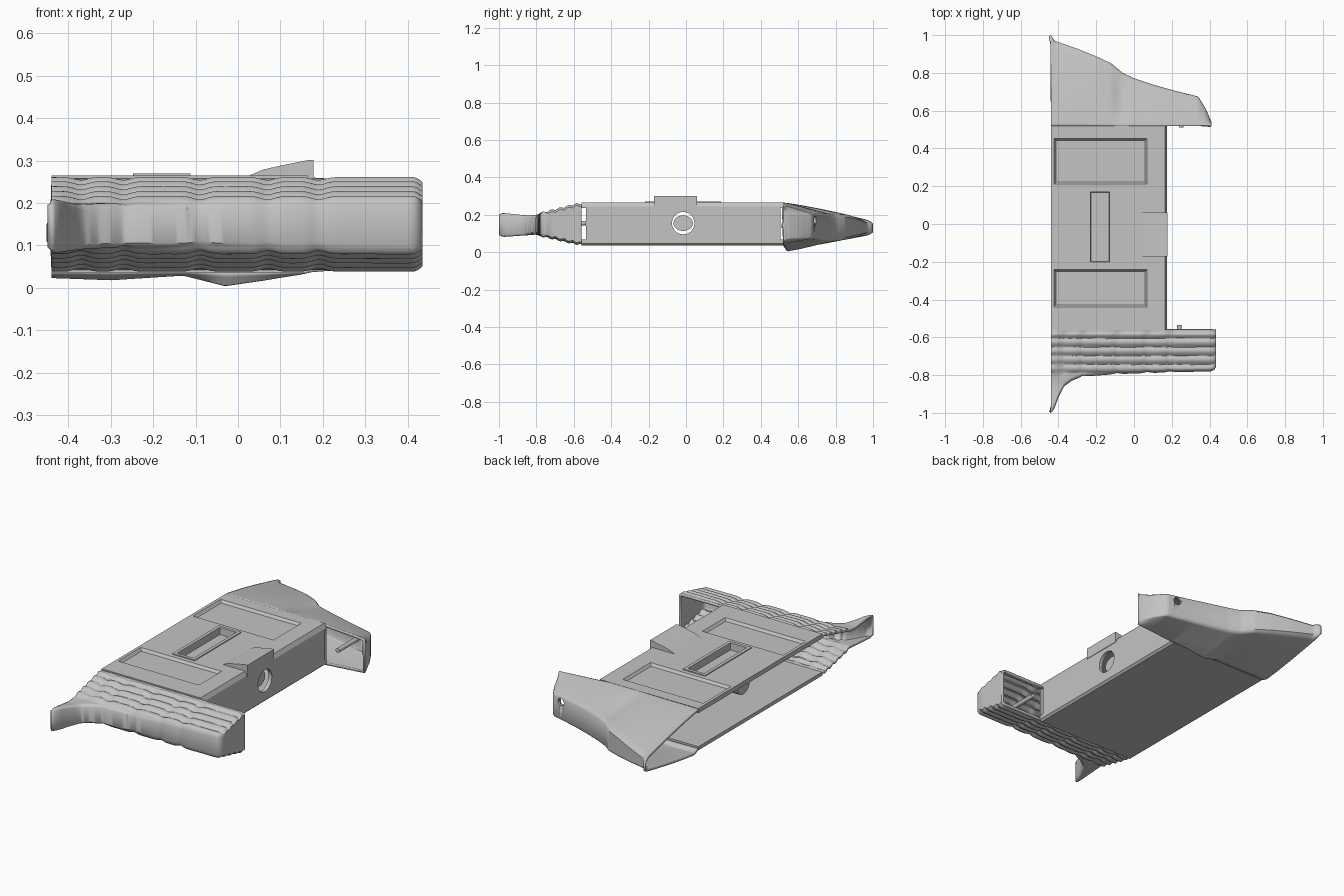
import bpy, bmesh, math
from mathutils import Matrix, Vector

cube = bpy.data.objects.get("Cube")
if cube:
    bpy.data.objects.remove(cube)

grey = bpy.data.materials.new("plain grey")
grey.use_nodes = True
GREY = (0.55, 0.55, 0.55, 1)
grey.diffuse_color = GREY
grey.node_tree.nodes["Principled BSDF"].inputs["Base Color"].default_value = GREY


def make(name, bm, smooth=None, fix=True):
    if fix:
        bmesh.ops.recalc_face_normals(bm, faces=bm.faces)
    mesh = bpy.data.meshes.new(name)
    bm.to_mesh(mesh)
    bm.free()
    mesh.materials.append(grey)
    ob = bpy.data.objects.new(name, mesh)
    bpy.context.collection.objects.link(ob)
    if smooth:
        bpy.ops.object.select_all(action='DESELECT')
        ob.select_set(True)
        bpy.context.view_layer.objects.active = ob
        bpy.ops.object.shade_smooth_by_angle(angle=math.radians(smooth))
    return ob


def prism(name, outline, y0, y1):
    """Extrude an x-z outline along y."""
    bm = bmesh.new()
    face = bm.faces.new([bm.verts.new((x, y0, z)) for x, z in outline])
    res = bmesh.ops.extrude_face_region(bm, geom=[face])
    verts = [v for v in res["geom"] if isinstance(v, bmesh.types.BMVert)]
    bmesh.ops.translate(bm, verts=verts, vec=(0, y1 - y0, 0))
    return make(name, bm)


def box(name, lo, hi, taper=0.0):
    """Box between two corners; taper shrinks its lower end."""
    lo, hi = Vector(lo), Vector(hi)
    bm = bmesh.new()
    bmesh.ops.create_cube(bm, size=1)
    for v in bm.verts:
        low = v.co.z < 0
        v.co = (lo + hi) / 2 + v.co * (hi - lo)
        if low:
            v.co.x += taper if v.co.x < (lo.x + hi.x) / 2 else -taper
            v.co.y += taper if v.co.y < (lo.y + hi.y) / 2 else -taper
    return make(name, bm)


def rod(name, centre, radius, length, axis, squash=1.0):
    bm = bmesh.new()
    bmesh.ops.create_cone(bm, cap_ends=True, segments=32, radius1=radius,
                          radius2=radius, depth=length)
    turn = Matrix.Rotation(math.pi / 2, 4, 'Y' if axis == 'x' else 'X')
    bm.transform(Matrix.Translation(centre) @ Matrix.Diagonal((1, 1, squash, 1)) @ turn)
    return make(name, bm, 40)


def cut(ob, cutter):
    mod = ob.modifiers.new("cut", 'BOOLEAN')
    mod.operation = 'DIFFERENCE'
    mod.solver = 'EXACT'
    mod.object = cutter
    cutter.hide_render = True
    cutter.hide_viewport = True
    cutter.hide_set(True)


def lerp(points, x):
    if x <= points[0][0]:
        return points[0][1]
    for (a, p), (b, q) in zip(points, points[1:]):
        if x <= b:
            return p + (q - p) * (x - a) / (b - a)
    return points[-1][1]


def shell(name, x_end, inner, edge, top, bottom, flip, rows=40):
    """Hollow end piece: C-shaped sections in y-z swept along x, capped at x_end."""
    bm = bmesh.new()
    steps = 90
    rings = []
    for i in range(steps + 1):
        x = -0.44 + (x_end + 0.44) * i / steps
        y1 = edge(x)
        side = []
        for j in range(rows + 1):
            t = j / rows
            y = inner + (y1 - inner) * t
            r = 0.012 * max(0, (t - 0.93) / 0.07) ** 2
            side.append((y, top(x, y, t) - r, bottom(x, y, t) + r))
        pts = [(x, y, a) for y, a, b in side] + [(x, y, b) for y, a, b in reversed(side)]
        rings.append([bm.verts.new(p) for p in pts])
    for r, s in zip(rings, rings[1:]):
        for j in range(len(r) - 1):
            bm.faces.new((r[j], r[j + 1], s[j + 1], s[j]))
    bm.faces.new(rings[-1])
    if flip:
        bmesh.ops.reverse_faces(bm, faces=bm.faces)
    ob = make(name, bm, 38, fix=False)
    mod = ob.modifiers.new("wall", 'SOLIDIFY')
    mod.thickness = 0.014
    mod.offset = -1
    return ob


# Main body: open channel with a wall on the +x side
body = prism("body_channel", [
    (-.44, .035), (.163, .035), (.175, .046), (.175, .243), (.163, .265), (-.44, .265),
    (-.44, .24), (.155, .24), (.155, .055), (-.44, .055)], -0.56, 0.52)
for y0, y1 in ((0.21, 0.455), (-0.44, -0.24)):
    cut(body, box("panel_cutter", (-.425, y0, .251), (.07, y1, .267), 0.012))
cut(body, box("slot_cutter", (-.235, -.205, .20), (-.125, .175, .30), 0.008))
for y0, y1 in ((-0.559, -0.535), (0.505, 0.519)):
    cut(body, box("gap_cutter", (.1, y0, .068), (.3, y1, .235)))
cut(body, rod("hole_cutter", (.165, -.015, .155), .06, .1, 'x'))

# Slot rim and the pocket under it
rim = box("slot_rim", (-.248, -.218, .225), (-.112, .188, .270))
cut(rim, box("rim_cutter", (-.232, -.202, .232), (-.128, .172, .30), 0.004))

# Raised wedge above the wall
prism("top_wedge", [(.02, .262), (.06, .279), (.10, .288), (.165, .301), (.178, .301),
                    (.178, .24), (.15, .24)], -.172, .06)

# Round bar behind the wall hole
rod("inner_bar", (-.10, -.015, .155), .052, .48, 'x', 0.8)

# Ribbed grip at the front
GRIP_EDGE = [(-.44, -1), (-.425, -.985), (-.40, -.92), (-.37, -.865), (-.33, -.83),
             (-.27, -.808), (-.1, -.795), (.2, -.785), (.41, -.78), (.425, -.772), (.435, -.755)]
NOTCHES = (-.37, -.27, -.09, .07, .19)


def groove(x):
    return sum(math.exp(-((x - n) / .022) ** 2) for n in NOTCHES)


def rib(x, y):
    fade = min(1, max(0, (-.565 - y) / .02)) * min(1, max(0, (y + .80) / .02))
    end = .012 * max(0, (x - .41) / .025) ** 2
    return fade * (.010 * abs(math.sin(math.pi * (y + .56) / .046)) - .008 * groove(x)) - end


def grip_top(x, y, t):
    return lerp([(-1, .212), (-.85, .196), (-.79, .20), (-.56, .258)], y) + rib(x, y)


def grip_bottom(x, y, t):
    return lerp([(-1, .08), (-.85, .09), (-.79, .095), (-.56, .042)], y) - rib(x, y)


shell("front_grip", .435, -.56, lambda x: lerp(GRIP_EDGE, x) + .005 * groove(x),
      grip_top, grip_bottom, False, 60)
rod("front_grip_pin", (.24, -.65, .155), .012, .23, 'y')

# Smooth wing at the back
WING_EDGE = [(-.44, 1), (-.42, .97), (-.3, .928), (-.2, .888), (-.12, .85), (-.06, .80),
             (0, .772), (.1, .738), (.2, .71), (.34, .675), (.38, .61), (.41, .54)]
WING_DIP = [(-.44, .015), (-.3, .02), (-.13, .008), (-.03, .033), (.06, .02), (.18, 0)]


def wing_top(x, y, t):
    tip = lerp([(-.44, .165), (-.2, .195), (.1, .205), (.41, .20)], x)
    start = lerp([(.1, .265), (.41, .245)], x)
    dent = .012 * math.exp(-((x + .07) / .04) ** 2) * math.sin(math.pi * t)
    return start + (tip - start) * t ** 1.2 - dent


def wing_bottom(x, y, t):
    tip = lerp([(-.44, .095), (-.05, .06), (.2, .07), (.41, .075)], x)
    start = lerp([(.15, .035), (.41, .055)], x)
    bump = lerp(WING_DIP, x) * lerp([(0, 0), (.08, 1), (.35, .75), (1, 0)], t)
    return start + (tip - start) * t ** 1.3 - bump


wing = shell("back_wing", .41, .52, lambda x: lerp(WING_EDGE, x), wing_top, wing_bottom, True)
cut(wing, rod("screw_cutter", (.28, .69, .172), .022, .09, 'y'))
rod("back_wing_pin", (.25, .60, .14), .012, .18, 'y')
